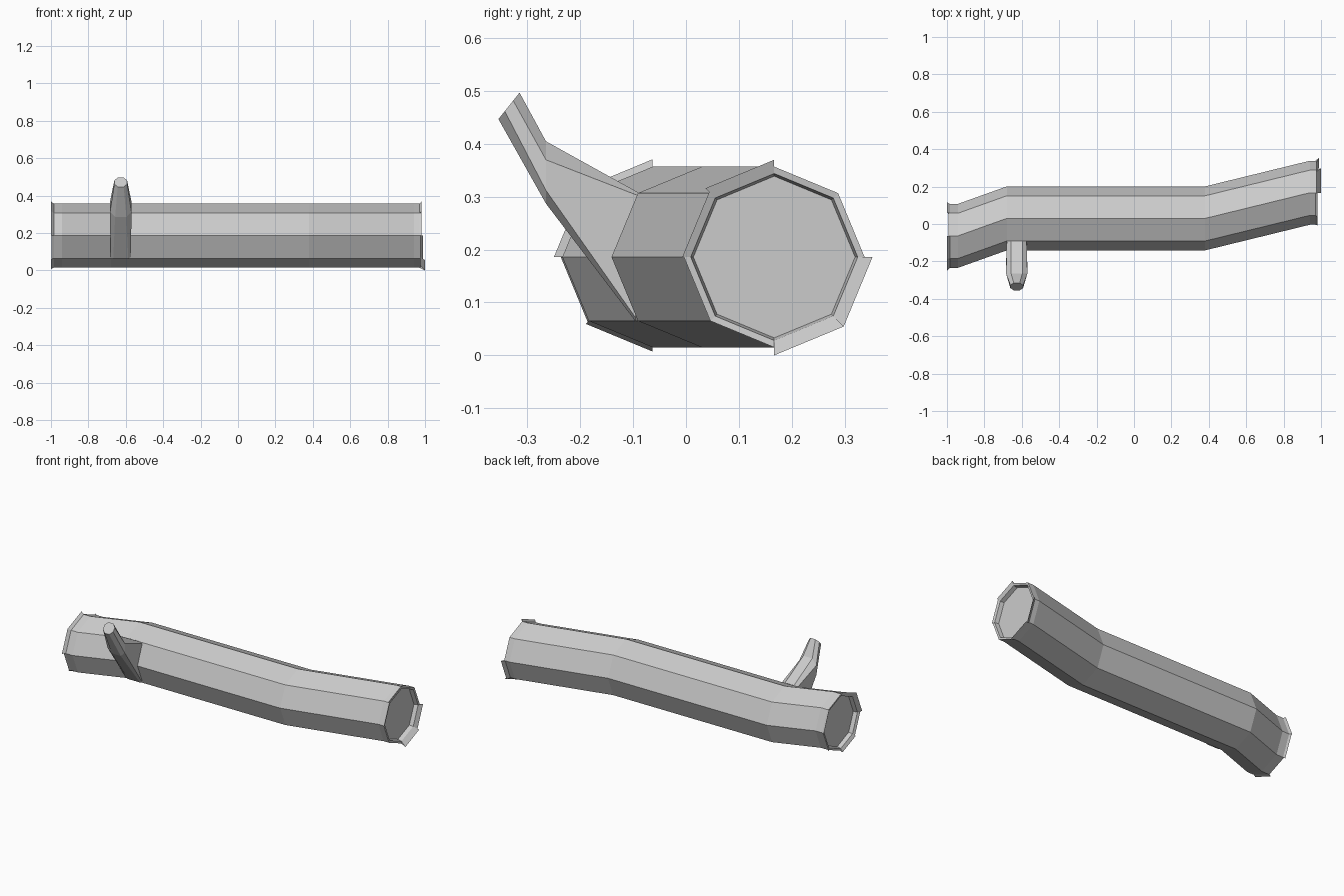
import bpy, bmesh
from math import cos, sin, radians

if "Cube" in bpy.data.objects:
    bpy.data.objects.remove(bpy.data.objects["Cube"])

def finish(bm, name):
    bmesh.ops.remove_doubles(bm, verts=bm.verts, dist=1e-5)
    bmesh.ops.recalc_face_normals(bm, faces=bm.faces)
    me = bpy.data.meshes.new(name)
    bm.to_mesh(me)
    bm.free()
    ob = bpy.data.objects.new(name, me)
    bpy.context.collection.objects.link(ob)
    return ob

def ring_point(x, y, r, k):
    a = radians(45 * k)
    return (x, y + r * cos(a), 0.186 + r * sin(a))

def face(bm, *pts):
    return bm.faces.new([bm.verts.new(p) for p in pts])

R, INNER = 0.171, 0.153
bm = bmesh.new()

# Bent octagonal trunk
path = [(-0.985, -0.063), (-0.94, -0.063), (-0.68, 0.03),
        (0.38, 0.03), (0.94, 0.167), (0.97, 0.167)]
for (x0, y0), (x1, y1) in zip(path, path[1:]):
    for k in range(8):
        face(bm, ring_point(x0, y0, R, k), ring_point(x1, y1, R, k),
             ring_point(x1, y1, R, k + 1), ring_point(x0, y0, R, k + 1))

# Ends: bark lips, some flared outward, around a recessed cut face
def log_end(x, y, d, flared):
    for k in range(8):
        grow, reach = flared.get(k, (0.0, 0.006))
        base = [ring_point(x, y, R, j) for j in (k, k + 1)]
        tip = [ring_point(x + d * reach, y, R + grow, j) for j in (k, k + 1)]
        lip = [ring_point(x + d * 0.004, y, INNER + 0.005, j) for j in (k, k + 1)]
        deep = [ring_point(x - d * 0.02, y, INNER, j) for j in (k, k + 1)]
        face(bm, base[0], base[1], tip[1], tip[0])
        face(bm, tip[0], tip[1], lip[1], lip[0])
        face(bm, lip[0], lip[1], deep[1], deep[0])
        if grow:
            for i in (0, 1):
                face(bm, base[i], tip[i], lip[i])
    face(bm, *[ring_point(x - d * 0.02, y, INNER, k) for k in range(8)])

log_end(0.97, 0.167, 1, {2: (0.013, 0.012), 3: (0.003, 0.01),
                         6: (0.015, 0.03), 7: (0.015, 0.018)})
log_end(-0.985, -0.063, -1, {0: (0.008, 0.015), 2: (0.014, 0.015),
                             3: (0.016, 0.015), 4: (0.003, 0.012),
                             5: (0.008, 0.015), 7: (0.006, 0.012)})
finish(bm, "log_trunk")

# Branch stub: wedge root, faceted middle, tapered tip (half sections, mirrored in x)
sections = [
    [(0.03, -0.09, 0.308), (0.053, -0.09, 0.302), (0.055, -0.096, 0.072), (0.04, -0.096, 0.065)],
    [(0.03, -0.265, 0.405), (0.057, -0.265, 0.37), (0.057, -0.265, 0.312), (0.03, -0.265, 0.287)],
    [(0.016, -0.315, 0.497), (0.034, -0.327, 0.482), (0.034, -0.343, 0.462), (0.016, -0.355, 0.447)],
]
bm = bmesh.new()
rings = []
for s in sections:
    loop = s + [(-x, y, z) for x, y, z in reversed(s)]
    rings.append([bm.verts.new((x - 0.627, y, z)) for x, y, z in loop])
for a, b in zip(rings, rings[1:]):
    for i in range(8):
        j = (i + 1) % 8
        bm.faces.new((a[i], a[j], b[j], b[i]))
bm.faces.new(rings[-1])
finish(bm, "branch_stub")
